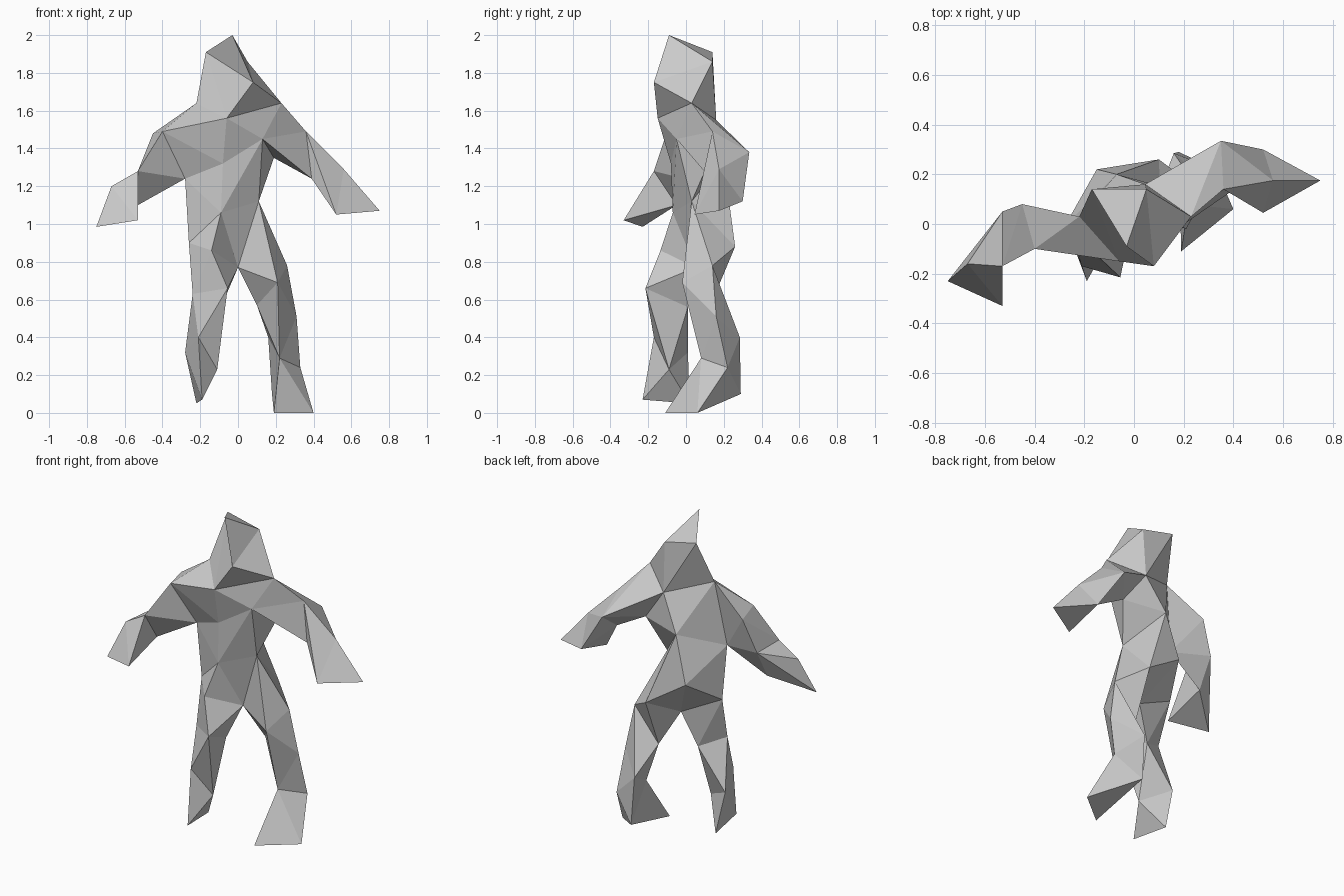
import bpy
import bmesh
from mathutils import Vector

if "Cube" in bpy.data.objects:
    bpy.data.objects.remove(bpy.data.objects["Cube"], do_unlink=True)

grey = bpy.data.materials.new("plain grey")
grey.use_nodes = True
grey.diffuse_color = (0.6, 0.6, 0.6, 1)
grey.node_tree.nodes["Principled BSDF"].inputs["Base Color"].default_value = grey.diffuse_color

joints = {}


def add_joints(**points):
    joints.update({name: Vector(p) for name, p in points.items()})


def loft(part, *sections):
    """Skin a chain of named sections; repeated names collapse to triangles."""
    rings = [s.split() for s in sections]
    bm = bmesh.new()
    verts = {n: bm.verts.new(joints[n]) for n in dict.fromkeys(sum(rings, []))}

    def face(*names):
        corners = [verts[n] for n in dict.fromkeys(names)]
        if len(corners) > 2 and not bm.faces.get(corners):
            bm.faces.new(corners)

    for low, high in zip(rings, rings[1:]):
        core = set(low + high)
        centre = sum((joints[n] for n in core), Vector()) / len(core)
        for i in range(len(low)):
            j = (i + 1) % len(low)
            a, b, c, d = low[i], low[j], high[j], high[i]
            if len({a, b, c, d}) < 4:
                face(a, b, c, d)
                continue
            # crease each quad along its outermost diagonal
            reach_ac = ((joints[a] + joints[c]) / 2 - centre).length
            reach_bd = ((joints[b] + joints[d]) / 2 - centre).length
            if reach_ac > reach_bd:
                face(a, b, c)
                face(a, c, d)
            else:
                face(a, b, d)
                face(b, c, d)
    # close both ends
    face(*rings[0])
    face(*rings[-1])
    bmesh.ops.recalc_face_normals(bm, faces=bm.faces)
    mesh = bpy.data.meshes.new(part)
    bm.to_mesh(mesh)
    bm.free()
    mesh.materials.append(grey)
    bpy.context.collection.objects.link(bpy.data.objects.new(part, mesh))


# Head
add_joints(
    crown=(-.03, -.09, 2), brow=(.08, -.17, 1.75),
    skull_right=(-.17, .14, 1.91), skull_left=(.05, .14, 1.86),
    neck_right=(-.22, .03, 1.64), neck_left=(.23, .03, 1.64),
    throat=(-.06, -.15, 1.56), nape=(.045, .16, 1.55))
loft("head",
     "neck_right throat neck_left nape",
     "skull_right brow skull_left skull_left",
     "crown crown crown crown")

# Torso, closed underneath at the crotch
add_joints(
    armpit_right=(-.28, -.01, 1.24), armpit_left=(.19, .13, 1.35),
    sternum=(-.08, -.08, 1.32), chest_left=(.13, -.05, 1.45),
    spine=(-.07, .2, 1.33), belly=(-.09, -.07, 1.06),
    hip_right=(-.26, .01, .9), hip_left=(.11, .03, 1.12),
    seat_right=(-.15, .22, 1.04), seat_left=(.1, .26, .88),
    crotch=(0, .05, .77))
loft("torso",
     "neck_right throat neck_left nape nape nape nape",
     "armpit_right sternum chest_left armpit_left spine spine spine",
     "hip_right belly hip_left hip_left hip_left seat_left seat_right",
     "crotch " * 7)

# Right arm
add_joints(
    shoulder_front=(-.4, -.1, 1.49), shoulder_back=(-.45, .08, 1.48),
    elbow_front=(-.53, -.17, 1.28), elbow_back=(-.53, .05, 1.28),
    elbow_under=(-.53, -.05, 1.1), knuckle=(-.67, -.16, 1.2),
    thumb=(-.53, -.33, 1.02), fingertip=(-.75, -.23, .985))
loft("right_arm",
     "neck_right throat sternum armpit_right",
     "shoulder_back shoulder_front shoulder_front armpit_right",
     "elbow_back elbow_front elbow_front elbow_under",
     "knuckle thumb thumb fingertip")

# Left arm
add_joints(
    elbow_top=(.36, .14, 1.49), elbow_low=(.39, .13, 1.24),
    elbow_rear=(.35, .335, 1.38), wrist_top=(.56, .175, 1.29),
    wrist_front=(.52, .045, 1.05), wrist_rear=(.52, .3, 1.12),
    hand_tip=(.75, .175, 1.07))
loft("left_arm",
     "neck_left chest_left armpit_left nape",
     "elbow_top elbow_top elbow_low elbow_rear",
     "wrist_top wrist_top wrist_front wrist_rear",
     "hand_tip hand_tip hand_tip hand_tip")

# Right leg
add_joints(
    thigh=(-.14, -.135, .86), knee_outer=(-.24, -.07, .63),
    knee_front=(-.055, -.215, .66), knee_back=(-.09, .01, .56),
    shin=(-.21, -.17, .4), calf=(-.28, .01, .32),
    ankle=(-.11, -.09, .23), heel=(-.22, .02, .05), toe=(-.19, -.23, .07))
loft("right_leg",
     "hip_right belly crotch seat_right",
     "hip_right thigh crotch hip_right",
     "knee_outer knee_front knee_back knee_outer",
     "calf shin ankle calf",
     "heel toe toe heel")

# Left leg
add_joints(
    thigh_front=(.21, -.02, .69), thigh_inner=(.1, .13, .57),
    thigh_outer=(.26, .14, .78), shin_front=(.22, .08, .29),
    calf_back=(.16, .285, .4), calf_outer=(.31, .16, .51),
    ankle_outer=(.33, .22, .24), heel_back=(.18, .29, .1),
    toe_inner=(.19, -.11, 0), toe_outer=(.4, .06, 0))
loft("left_leg",
     "hip_left crotch seat_left",
     "thigh_front thigh_inner thigh_outer",
     "shin_front calf_back calf_outer",
     "shin_front heel_back ankle_outer",
     "toe_inner toe_inner toe_outer")
